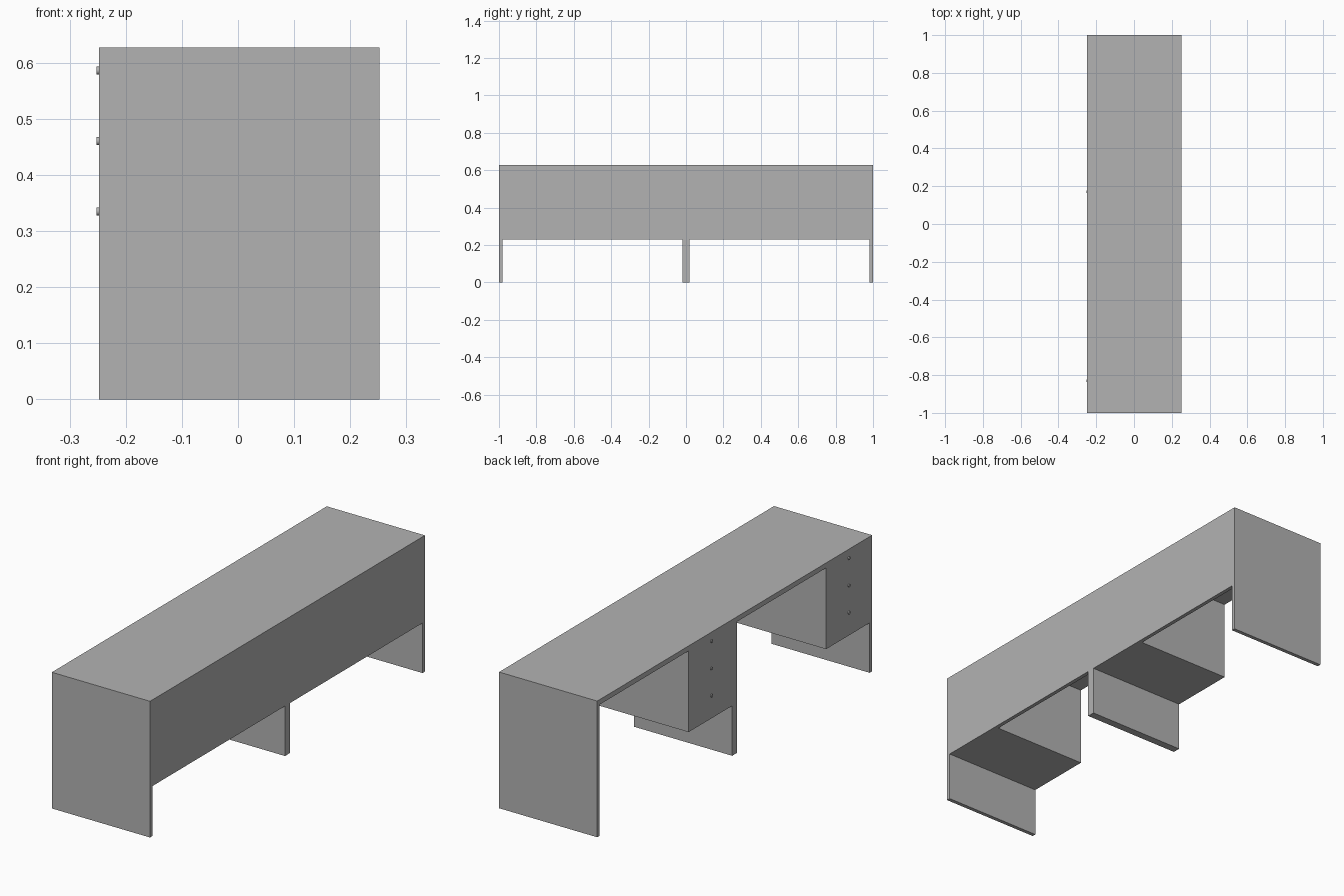
import bpy
import math

if "Cube" in bpy.data.objects:
    bpy.data.objects.remove(bpy.data.objects["Cube"], do_unlink=True)

grey = bpy.data.materials.new("mid grey")
grey.use_nodes = True
colour = (0.45, 0.45, 0.45, 1)
grey.diffuse_color = colour
grey.node_tree.nodes["Principled BSDF"].inputs["Base Color"].default_value = colour

# Overall sizes
BACK, OPEN = 0.252, -0.248      # closed side and drawer side in x
HEIGHT, HEM = 0.627, 0.23       # top surface and underside of the hanging parts
BOARD, TOP = 0.018, 0.023       # board thicknesses
UNDER = HEIGHT - TOP


def box(name, x, y, z):
    bpy.ops.mesh.primitive_cube_add(size=1, location=[sum(r) / 2 for r in (x, y, z)])
    ob = bpy.context.object
    ob.name = name
    ob.scale = [r[1] - r[0] for r in (x, y, z)]
    bpy.ops.object.transform_apply(location=False, rotation=False, scale=True)
    ob.data.materials.append(grey)


def knob(name, y, z):
    depth = 0.0045
    bpy.ops.mesh.primitive_cylinder_add(vertices=16, radius=0.007, depth=depth,
                                        location=(OPEN - depth / 2, y, z),
                                        rotation=(0, math.pi / 2, 0))
    ob = bpy.context.object
    ob.name = name
    ob.data.materials.append(grey)
    bpy.ops.object.shade_smooth_by_angle()


def desk(label, y0):
    y1 = y0 + 1
    depth = (OPEN, BACK)
    inner = (y0 + BOARD, y1 - BOARD)
    box(label + "_desktop", depth, (y0, y1), (UNDER, HEIGHT))
    # Side panels down to the floor
    box(label + "_near_side_panel", depth, (y0, inner[0]), (0, UNDER))
    box(label + "_far_side_panel", depth, (inner[1], y1), (0, UNDER))
    # Hanging back panel and drawer pedestal
    box(label + "_back_panel", (BACK - BOARD, BACK), inner, (HEM, UNDER))
    box(label + "_drawer_pedestal", (OPEN, BACK - BOARD), (inner[0], y0 + 0.335), (HEM, UNDER))
    for i in range(3):
        knob(f"{label}_drawer_knob_{i + 1}", y0 + 0.17, 0.335 + 0.1255 * i)


desk("front", -1)
desk("rear", 0)
